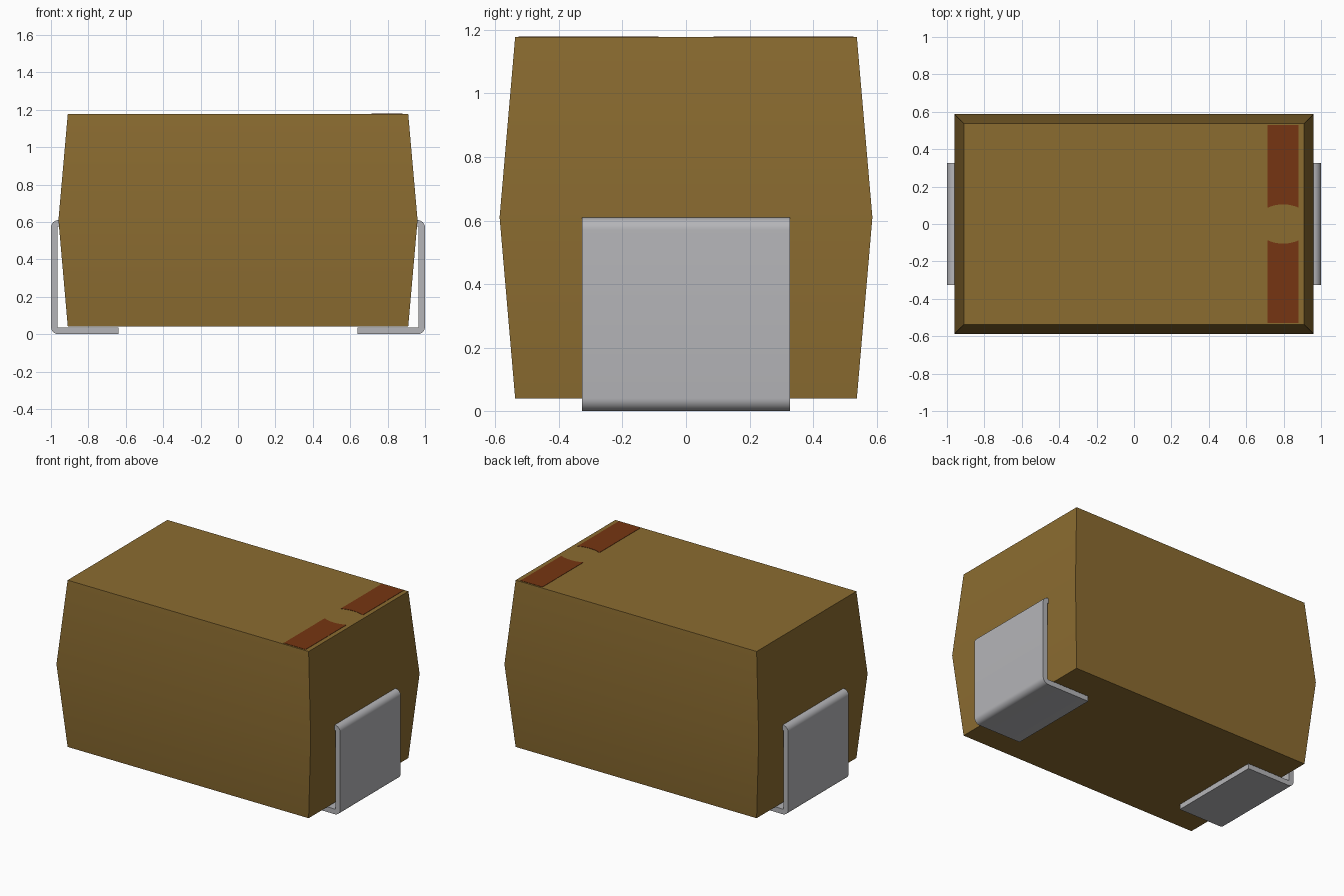
import bpy, bmesh, math

if "Cube" in bpy.data.objects:
    bpy.data.objects.remove(bpy.data.objects["Cube"], do_unlink=True)


def material(name, rgb, metallic=0.0):
    m = bpy.data.materials.new(name)
    m.use_nodes = True
    m.diffuse_color = (*rgb, 1)
    m.node_tree.nodes["Principled BSDF"].inputs["Base Color"].default_value = (*rgb, 1)
    return m


ochre = material("ochre resin", (0.26, 0.15, 0.03))
rust = material("rust marking", (0.18, 0.036, 0.006))
silver = material("tinned metal", (0.46, 0.46, 0.48))


def finish(name, bm, mat, angle):
    bmesh.ops.recalc_face_normals(bm, faces=bm.faces)
    mesh = bpy.data.meshes.new(name)
    bm.to_mesh(mesh)
    bm.free()
    mesh.materials.append(mat)
    obj = bpy.data.objects.new(name, mesh)
    bpy.context.collection.objects.link(obj)
    bpy.ops.object.select_all(action="DESELECT")
    obj.select_set(True)
    bpy.context.view_layer.objects.active = obj
    bpy.ops.object.shade_smooth_by_angle(angle=math.radians(angle))
    return obj


def prism(name, points, offset, mat):
    """Fill a closed outline and extrude it by an offset."""
    bm = bmesh.new()
    face = bm.faces.new([bm.verts.new(p) for p in points])
    top = bmesh.ops.extrude_face_region(bm, geom=[face])
    verts = [v for v in top["geom"] if isinstance(v, bmesh.types.BMVert)]
    bmesh.ops.translate(bm, verts=verts, vec=offset)
    return finish(name, bm, mat, 30)


def arc(cx, cy, r, start, end, steps=8):
    angles = [math.radians(start + (end - start) * i / steps) for i in range(steps + 1)]
    return [(cx + r * math.cos(a), cy + r * math.sin(a)) for a in angles]


# Moulded body: widest at mid height, drafted towards top and bottom
bm = bmesh.new()
rings = []
for z, hx, hy in ((0.04, 0.91, 0.538), (0.61, 0.96, 0.587), (1.178, 0.91, 0.538)):
    corners = ((-hx, -hy), (hx, -hy), (hx, hy), (-hx, hy))
    rings.append([bm.verts.new((x, y, z)) for x, y in corners])
bm.faces.new(rings[0])
bm.faces.new(rings[-1])
for low, high in zip(rings, rings[1:]):
    for i in range(4):
        j = (i + 1) % 4
        bm.faces.new((low[i], low[j], high[j], high[i]))
finish("body", bm, ochre, 30)

# Bent strip terminals, one at each end
thick, bend, half_width = 0.035, 0.04, 0.327
outer, top, toe = 1.0, 0.61, 0.64
cx, inner_r = outer - bend, bend - thick
profile = [(toe, 0)] + arc(cx, bend, bend, -90, 0)
profile += arc(cx, top - bend, bend, 0, 90)
profile += [(0.92, top), (0.92, top - thick)]
profile += arc(cx, top - bend, inner_r, 90, 0, 4)
profile += arc(cx, bend, inner_r, 0, -90, 4) + [(toe, thick)]
for side, name in ((1, "left_terminal"), (-1, "right_terminal")):
    prism(name, [(side * x, -half_width, z) for x, z in profile],
          (0, 2 * half_width, 0), silver)

# Polarity band on the top, split by a rounded gap
x0, x1, far = 0.715, 0.88, 0.528
mid, radius = (x0 + x1) / 2, 0.2
spread = math.degrees(math.asin((x1 - x0) / 2 / radius))
edge = arc(mid, 0.105 - radius, radius, 90 + spread, 90 - spread, 12)
outline = edge + [(x1, far), (x0, far)]
for side, name in ((1, "back_band"), (-1, "front_band")):
    prism(name, [(x, side * y, 1.177) for x, y in outline], (0, 0, 0.003), rust)
